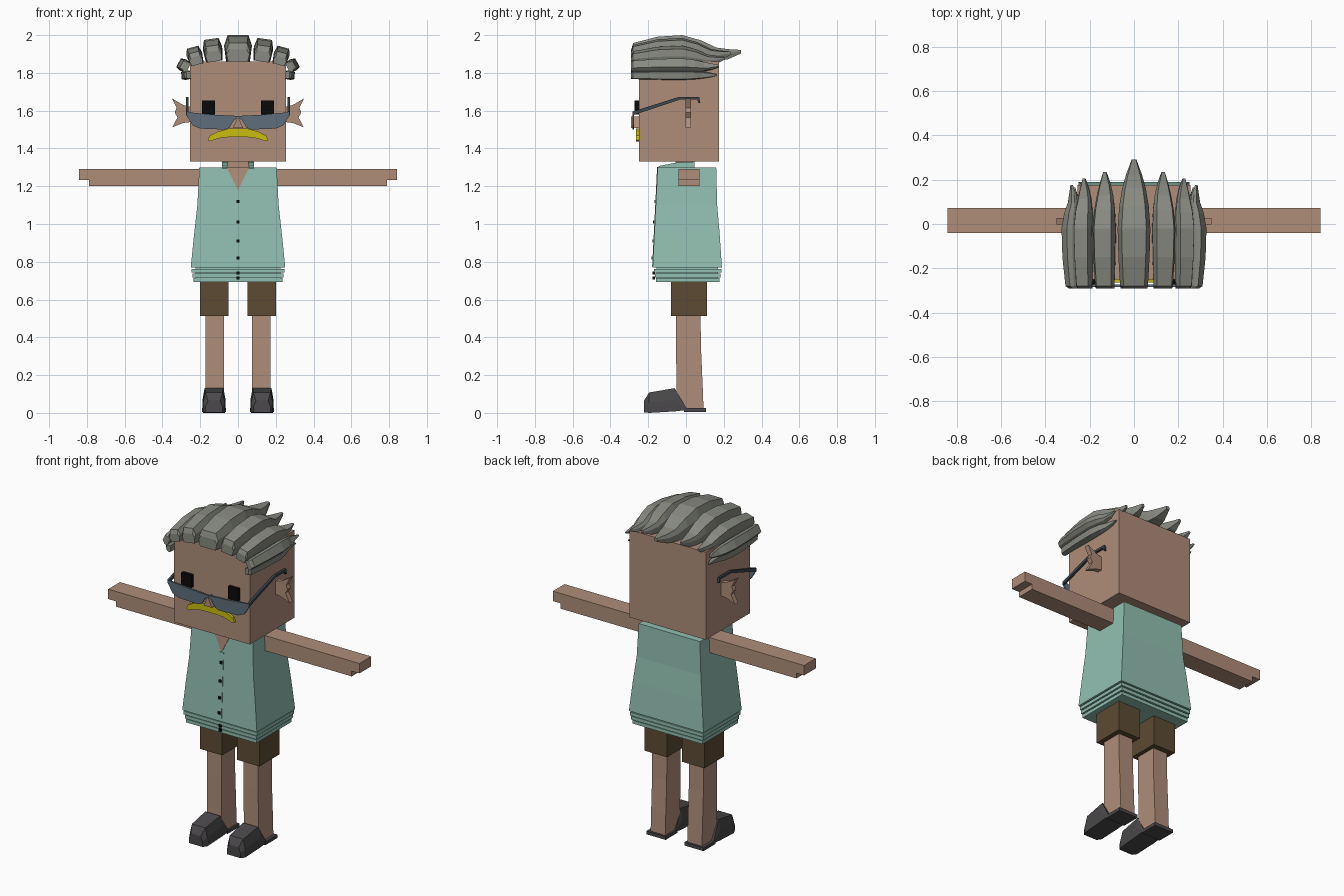
import bpy, bmesh
from math import sin, cos, radians

cube = bpy.data.objects.get("Cube")
if cube:
    bpy.data.objects.remove(cube, do_unlink=True)


def material(name, r, g, b):
    m = bpy.data.materials.new(name)
    m.use_nodes = True
    m.diffuse_color = (r, g, b, 1)
    m.node_tree.nodes["Principled BSDF"].inputs["Base Color"].default_value = (r, g, b, 1)
    return m


SKIN = material("skin", 0.43, 0.27, 0.195)
MINT = material("mint_cloth", 0.285, 0.52, 0.44)
BROWN = material("brown_cloth", 0.109, 0.07, 0.034)
GREY = material("grey_hair", 0.245, 0.255, 0.222)
LEATHER = material("dark_leather", 0.069, 0.065, 0.069)
LENS = material("slate_lens", 0.112, 0.156, 0.205)
FRAME = material("dark_frame", 0.045, 0.065, 0.08)
YELLOW = material("yellow", 0.6, 0.51, 0.005)
BLACK = material("black", 0.003, 0.003, 0.003)
SIDES = (("left", 1), ("right", -1))


def loft(name, rings, mat, sx=1):
    """Skin a list of equal rings of points and cap both ends."""
    bm = bmesh.new()
    loops = [[bm.verts.new((p[0] * sx, p[1], p[2])) for p in ring] for ring in rings]
    n = len(loops[0])
    for a, b in zip(loops, loops[1:]):
        for i in range(n):
            j = (i + 1) % n
            bm.faces.new((a[i], a[j], b[j], b[i]))
    bm.faces.new(loops[0])
    bm.faces.new(loops[-1])
    bmesh.ops.recalc_face_normals(bm, faces=bm.faces)
    me = bpy.data.meshes.new(name)
    bm.to_mesh(me)
    bm.free()
    me.materials.append(mat)
    ob = bpy.data.objects.new(name, me)
    bpy.context.collection.objects.link(ob)
    return ob


def rect(x0, x1, y0, y1, z):
    return [(x0, y0, z), (x1, y0, z), (x1, y1, z), (x0, y1, z)]


def box(name, x0, x1, y0, y1, z0, z1, mat, sx=1):
    return loft(name, [rect(x0, x1, y0, y1, z) for z in (z0, z1)], mat, sx)


def plate_y(name, outline, y0, y1, mat, sx=1):
    """Extrude an (x, z) outline along y."""
    return loft(name, [[(x, y, z) for x, z in outline] for y in (y0, y1)], mat, sx)


def plate_x(name, outline, x0, x1, mat, sx=1):
    """Extrude a (y, z) outline along x."""
    return loft(name, [[(x, y, z) for y, z in outline] for x in (x0, x1)], mat, sx)


def shirt_front(z):
    return -(0.15 + 0.05 * (1.3 - z))


# Head and neck
box("head", -0.255, 0.255, -0.25, 0.175, 1.33, 1.86, SKIN)
box("neck", -0.055, 0.055, -0.055, 0.04, 1.25, 1.34, SKIN)
nose = [(-0.028, 1.507), (0.028, 1.507), (0, 1.568)]
plate_y("nose", nose, -0.29, -0.24, SKIN)

# Moustache: half outline mirrored
upper = [(0.05, 1.505), (0.11, 1.488), (0.15, 1.468), (0.16, 1.444)]
lower = [(0.145, 1.438), (0.12, 1.448), (0.08, 1.458), (0.04, 1.46)]
half = upper + lower
plate_y("moustache", half + [(-x, z) for x, z in reversed(half)], -0.265, -0.245, YELLOW)

# Shirt with open neck, collar, placket and buttons
shirt = [(1.3, 0.205, 0.16), (1.1, 0.215, 0.165), (0.95, 0.232, 0.178), (0.77, 0.25, 0.19)]
loft("shirt", [rect(-w, w, shirt_front(z), back, z) for z, w, back in shirt], MINT)
f_top, f_low = shirt_front(1.3), shirt_front(1.18)
neckline = [(-0.06, f_top, 1.301), (0.06, f_top, 1.301), (0, f_low, 1.18)]
loft("open_neck", [[(x, y + d, z) for x, y, z in neckline] for d in (-0.003, 0.01)], SKIN)
box("neck_opening", -0.055, 0.055, -0.152, -0.05, 1.29, 1.303, SKIN)
loft("placket", [rect(-0.014, 0.014, shirt_front(z) - 0.003, shirt_front(z) + 0.01, z)
                 for z in (1.18, 0.775)], MINT)
box("shirt_core", -0.225, 0.225, -0.155, 0.17, 0.697, 0.78, MINT)
for i in range(3):
    z, w = 0.743 - 0.025 * i, 0.245 - 0.005 * i
    box(f"hem_fold_{i + 1}", -w, w, 0.075 - w, w - 0.058, z, z + 0.02, MINT)
box("waist", -0.21, 0.21, -0.14, 0.155, 0.694, 0.72, SKIN)
for i, z in enumerate((1.12, 1.01, 0.91, 0.82, 0.74, 0.715)):
    y = shirt_front(z) if z > 0.77 else -0.168
    box(f"button_{i + 1}", -0.008, 0.008, y - 0.009, y + 0.005, z - 0.008, z + 0.008, BLACK)

# Hair lock rows: y, width, bottom and top as shares of the lock's height
LOCK = [(-0.29, 0.82, 0, 0.45), (-0.28, 0.85, 0, 0.7), (-0.15, 0.95, 0, 0.94),
        (-0.02, 1, 0, 1), (0.08, 0.9, 0, 0.8), (0.16, 0.72, 0.03, 0.53),
        (0.22, 0.5, 0.08, 0.47), (0.29, 0.15, 0.3, 0.44)]


def hair_lock(name, cx, cz, w, h, tip, tilt, sx=1):
    c, s = cos(radians(tilt)), sin(radians(tilt))
    rings = []
    for y, k, lo, hi in LOCK:
        if y > 0:
            y *= tip / 0.29
        mid = lo + (hi - lo) * 0.6
        section = [(-0.85, lo), (0.85, lo), (1, mid), (0.75, hi), (-0.75, hi), (-1, mid)]
        rings.append([(cx + u * w * k * c + v * h * s, y, cz - u * w * k * s + v * h * c)
                      for u, v in section])
    loft(name, rings, GREY, sx)


hair_lock("hair_lock_middle", 0, 1.86, 0.074, 0.14, 0.29, 0)

for side, s in SIDES:
    # Side locks, fanning out and down
    hair_lock(f"{side}_hair_lock_inner", 0.125, 1.86, 0.052, 0.121, 0.235, 8, s)
    hair_lock(f"{side}_hair_lock_outer", 0.216, 1.843, 0.042, 0.096, 0.205, 15, s)
    hair_lock(f"{side}_hair_lock_side", 0.262, 1.826, 0.034, 0.06, 0.175, 62, s)
    hair_lock(f"{side}_hair_lock_low", 0.25, 1.79, 0.025, 0.05, 0.165, 95, s)

    # Face
    box(f"{side}_eye", 0.122, 0.19, -0.272, -0.245, 1.58, 1.655, BLACK, s)
    ear = [(0.25, 1.62), (0.29, 1.63), (0.35, 1.665), (0.325, 1.615), (0.335, 1.59),
           (0.32, 1.565), (0.348, 1.512), (0.29, 1.535), (0.25, 1.54)]
    plate_y(f"{side}_ear", ear, -0.003, 0.027, SKIN, s)

    # Glasses
    lens = [(0, 1.572), (0.12, 1.578), (0.268, 1.592), (0.272, 1.575), (0.24, 1.522),
            (0.2, 1.505), (0.07, 1.5), (0.045, 1.51), (0.02, 1.552), (0, 1.56)]
    plate_y(f"{side}_lens", lens, -0.284, -0.274, LENS, s)
    temple = [(-0.284, 1.575), (-0.284, 1.595), (-0.04, 1.672), (0.07, 1.672),
              (0.076, 1.64), (0.066, 1.64), (0.06, 1.658), (-0.035, 1.658)]
    plate_x(f"{side}_temple", temple, 0.262, 0.275, FRAME, s)

    # Collar
    collar = [(-0.152, 1.295), (-0.14, 1.308), (-0.05, 1.325), (0.045, 1.33), (0.045, 1.295)]
    plate_x(f"{side}_collar", collar, 0.056, 0.085, MINT, s)

    # Arm: hand end steps out on the upper half
    arm = [(0.18, 1.2), (0.79, 1.2), (0.79, 1.232), (0.842, 1.232), (0.842, 1.292), (0.18, 1.292)]
    plate_y(f"{side}_arm", arm, -0.04, 0.072, SKIN, s)

    # Shorts, leg and shoe
    box(f"{side}_shorts_leg", 0.05, 0.2, -0.08, 0.11, 0.512, 0.72, BROWN, s)
    leg = [(0.53, -0.053, 0.077), (0.35, -0.053, 0.079), (0.15, -0.05, 0.088), (0.02, -0.05, 0.093)]
    loft(f"{side}_leg", [rect(0.074, 0.172, a, b, z) for z, a, b in leg], SKIN, s)
    shoe = []
    for y, lo, hi, wb, wt in ((-0.222, 0.003, 0.065, 0.045, 0.032), (-0.195, 0, 0.108, 0.058, 0.045),
                              (-0.06, 0.008, 0.131, 0.061, 0.05), (0.003, 0.015, 0.025, 0.062, 0.06)):
        m = lo + (hi - lo) * 0.5
        shoe.append([(0.127 + x, y, z) for x, z in
                     ((-wb, lo), (wb, lo), (wb, m), (wt, hi), (-wt, hi), (-wb, m))])
    loft(f"{side}_shoe", shoe, LEATHER, s)
    box(f"{side}_heel_sole", 0.063, 0.191, -0.01, 0.105, 0.006, 0.026, LEATHER, s)
